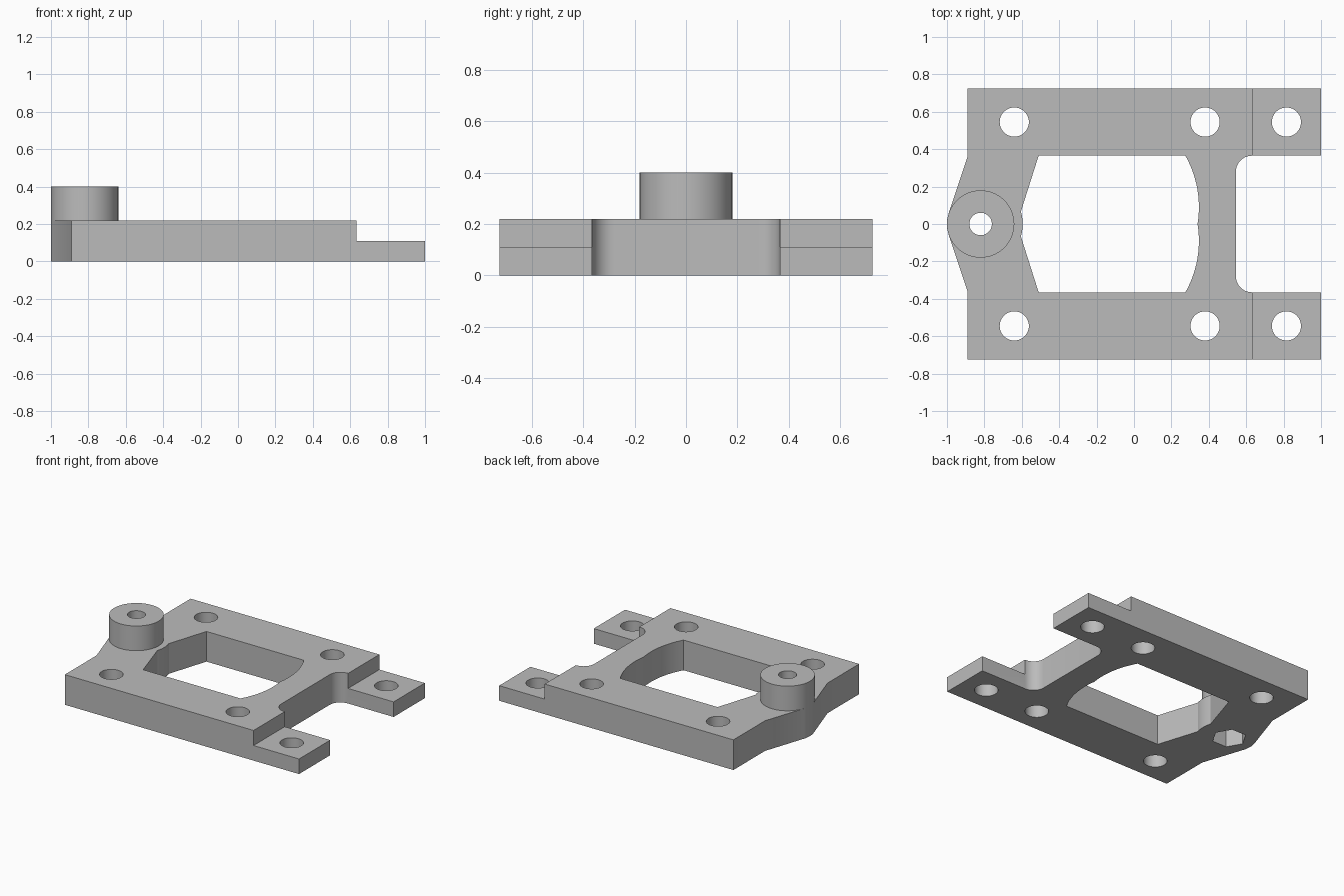
import bpy, bmesh
from math import sin, cos, pi, radians, asin

cube = bpy.data.objects.get("Cube")
if cube:
    bpy.data.objects.remove(cube, do_unlink=True)

grey = bpy.data.materials.new("plain grey")
grey.use_nodes = True
colour = (0.5, 0.5, 0.5, 1)
grey.diffuse_color = colour
grey.node_tree.nodes["Principled BSDF"].inputs["Base Color"].default_value = colour

TOP, STEP, BOSS_TOP = 0.22, 0.11, 0.40
EDGE, ARM = 0.725, 0.365          # outer and inner y of the side rails
BOSS_X, BOSS_R = -0.82, 0.18


def arc(cx, cy, r, a0, a1, n):
    """Points on an arc, angles in degrees."""
    angles = [radians(a0 + (a1 - a0) * i / n) for i in range(n + 1)]
    return [(cx + r * cos(a), cy + r * sin(a)) for a in angles]


def mirrored(half):
    """Close a half outline by reflecting it in the x axis."""
    return half + [(x, -y) for x, y in reversed(half) if abs(y) > 1e-5]


def prism(name, points, z0, z1):
    bm = bmesh.new()
    face = bm.faces.new([bm.verts.new((x, y, z0)) for x, y in points])
    side = bmesh.ops.extrude_face_region(bm, geom=[face])["geom"]
    verts = [g for g in side if isinstance(g, bmesh.types.BMVert)]
    bmesh.ops.translate(bm, verts=verts, vec=(0, 0, z1 - z0))
    bmesh.ops.recalc_face_normals(bm, faces=bm.faces)
    mesh = bpy.data.meshes.new(name)
    bm.to_mesh(mesh)
    bm.free()
    mesh.materials.append(grey)
    obj = bpy.data.objects.new(name, mesh)
    bpy.context.collection.objects.link(obj)
    return obj


def circle(x, y, r, n=48):
    return arc(x, y, r, 0, 360, n)[:-1]


def select(obj):
    bpy.ops.object.select_all(action="DESELECT")
    obj.select_set(True)
    bpy.context.view_layer.objects.active = obj


def cut(obj, points, z0, z1):
    cutter = prism("cutter", points, z0, z1)
    cutter.hide_render = True
    mod = obj.modifiers.new("cut", "BOOLEAN")
    mod.operation, mod.solver, mod.object = "DIFFERENCE", "EXACT", cutter
    select(obj)
    bpy.ops.object.modifier_apply(modifier=mod.name)
    bpy.data.objects.remove(cutter, do_unlink=True)


# Plate outline: filleted notch, two arms, tapered rounded nose
half = arc(0.63, 0.28, 0.085, 180, 90, 10)
half += [(1, ARM), (1, EDGE), (-0.89, EDGE), (-0.89, 0.36)]
half += arc(BOSS_X, 0, BOSS_R, 161.6, 180, 5)
plate = prism("mounting_plate", mirrored(half), 0, TOP)

# Central window: shallow double arc on one end, tapered with a boss bulge on the other
r, cy = 0.561, 0.09
window = arc(0.347 - r, cy, r, -asin(cy / r) * 180 / pi,
             asin((ARM - cy) / r) * 180 / pi, 14)
window += [(-0.51, ARM)] + arc(BOSS_X, 0, 0.225, 17, 0, 4)
cut(plate, mirrored(window), -0.1, 0.5)

# Lowered arm ends
for s in (1, -1):
    y0, y1 = s * 0.3, s * 0.9
    cut(plate, [(0.633, y0), (1.2, y0), (1.2, y1), (0.633, y1)], STEP, 0.5)

# Screw holes
for x in (-0.64, 0.38, 0.815):
    for y in (-0.545, 0.545):
        cut(plate, circle(x, y, 0.078), -0.1, 0.5)

# Boss with a through hole and a hexagonal nut pocket underneath
boss = prism("round_boss", circle(BOSS_X, 0, BOSS_R, 64), TOP, BOSS_TOP)
for part in (plate, boss):
    cut(part, circle(BOSS_X, 0, 0.06), -0.1, 0.6)
cut(plate, circle(BOSS_X, 0, 0.115, 6), -0.1, 0.19)

for part in (plate, boss):
    select(part)
    bpy.ops.object.shade_smooth_by_angle(angle=radians(25))
